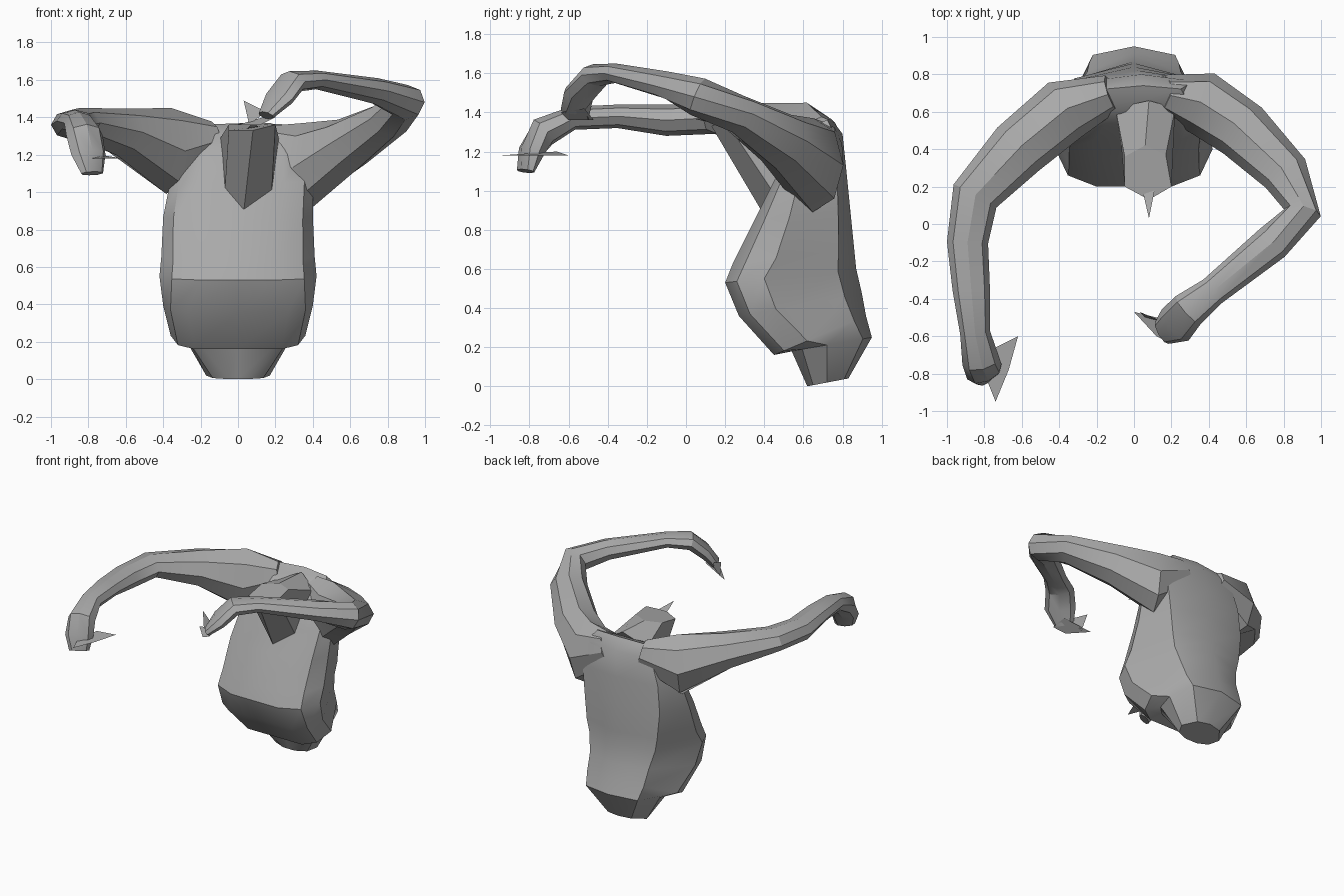
import bpy, bmesh, math
from mathutils import Vector

default = bpy.data.objects.get("Cube")
if default:
    bpy.data.objects.remove(default, do_unlink=True)

# One plain grey for the whole figure
grey = bpy.data.materials.new("plain_grey")
grey.use_nodes = True
colour = (0.4, 0.4, 0.4, 1)
grey.diffuse_color = colour
grey.node_tree.nodes["Principled BSDF"].inputs["Base Color"].default_value = colour


def finish(name, bm, angle=30):
    """Turn a bmesh into a shaded, coloured object."""
    bmesh.ops.recalc_face_normals(bm, faces=bm.faces)
    mesh = bpy.data.meshes.new(name)
    bm.to_mesh(mesh)
    bm.free()
    mesh.materials.append(grey)
    obj = bpy.data.objects.new(name, mesh)
    bpy.context.collection.objects.link(obj)
    bpy.ops.object.select_all(action="DESELECT")
    obj.select_set(True)
    bpy.context.view_layer.objects.active = obj
    bpy.ops.object.shade_smooth_by_angle(angle=math.radians(angle))
    return obj


def loft(name, rings, angle=30):
    """Skin a list of equally sized point rings and cap both ends."""
    bm = bmesh.new()
    loops = [[bm.verts.new(p) for p in ring] for ring in rings]
    count = len(loops[0])
    for low, high in zip(loops, loops[1:]):
        for i in range(count):
            j = (i + 1) % count
            bm.faces.new((low[i], low[j], high[j], high[i]))
    bm.faces.new(loops[0])
    bm.faces.new(loops[-1])
    return finish(name, bm, angle)


def plate(name, points):
    """A paper-thin flat shape."""
    bm = bmesh.new()
    bm.faces.new([bm.verts.new(p) for p in points])
    return finish(name, bm)


def torso_ring(zf, zb, yf, ym, yb, fw, w, bw, cx=0):
    """Slanted section: front edge, rounded corner, flanks, back edge and spine."""
    def point(x, y):
        return (cx + x, y, zf + (zb - zf) * (y - yf) / (yb - yf))
    edge = yb - 0.2 * (yb - ym)
    half = [(fw, yf), (fw + 0.7 * (w - fw), yf + 0.3 * (ym - yf)), (w, ym), (bw, edge)]
    mirrored = [(-x, y) for x, y in reversed(half)]
    return [point(*p) for p in half + [(0, yb)] + mirrored + [(0, yf)]]


def limb_rings(stations, sides=8):
    """Oval sections square to a path; station = x, y, z, half width, half height."""
    centres = [Vector(s[:3]) for s in stations]
    rings = []
    for i, (centre, station) in enumerate(zip(centres, stations)):
        before = centres[max(i - 1, 0)]
        after = centres[min(i + 1, len(centres) - 1)]
        along = (after - before).normalized()
        across = along.cross(Vector((0, 0, 1))).normalized()
        up = across.cross(along)
        wide, tall = station[3:]
        turns = [math.tau * k / sides for k in range(sides)]
        rings.append([centre + across * wide * math.cos(t) + up * tall * math.sin(t)
                      for t in turns])
    return rings


# Torso: front z, back z, front y, flank y, back y, front / flank / back half widths
torso_sections = [
    (0, .04, .62, .72, .83, .05, .17, .1),
    (.18, .25, .54, .72, .95, .2, .28, .22),
    (.16, .36, .45, .62, .92, .23, .36, .24),
    (.36, .47, .27, .46, .9, .27, .4, .25),
    (.53, .6, .2, .4, .87, .2, .42, .28),
    (.63, .7, .24, .46, .86, .2, .41, .3),
    (.85, .9, .35, .53, .84, .22, .4, .32),
    (1.05, 1.1, .45, .58, .82, .23, .38, .32, .02),
    (1.2, 1.29, .52, .62, .8, .2, .31, .28, .04),
    (1.31, 1.37, .6, .65, .74, .17, .24, .2, .05),
]
loft("torso", [torso_ring(*s) for s in torso_sections], 35)

# Neck stump leaning forward from a slanted base
neck_base = [(.03, .39, .89), (-.07, .44, 1.02), (-.1, .62, 1.28),
             (.08, .66, 1.37), (.22, .62, 1.28), (.18, .44, 1)]
neck_top = [(.08, .13, 1.33), (-.05, .2, 1.33), (-.05, .36, 1.36),
            (.06, .42, 1.37), (.17, .37, 1.37), (.2, .2, 1.36)]
loft("neck", [neck_base, neck_top], 20)
plate("neck_spike", [(.08, .03, 1.37), (.05, .16, 1.34), (.11, .18, 1.35)])

# Left arm: raised, elbow out, forearm folded back across the front
left_arm = [
    (.14, .7, 1.24, .1, .13),
    (.36, .65, 1.13, .17, .24),
    (.58, .5, 1.25, .16, .15),
    (.81, .27, 1.39, .13, .1),
    (.9, .06, 1.48, .1, .1),
    (.74, -.1, 1.54, .1, .07),
    (.42, -.36, 1.6, .08, .05),
    (.29, -.46, 1.59, .1, .06),
    (.22, -.54, 1.5, .11, .05),
    (.15, -.58, 1.41, .07, .03),
]
loft("left_arm", limb_rings(left_arm))
plate("left_fingers", [(.2, -.52, 1.42), (0, -.47, 1.36), (.12, -.6, 1.36), (.2, -.64, 1.4)])
plate("left_thumb", [(.03, -.47, 1.49), (.15, -.52, 1.43), (.06, -.5, 1.36)])

# Right arm: level, reaching forward with the hand hanging
right_arm = [
    (-.12, .7, 1.28, .1, .1),
    (-.37, .61, 1.22, .17, .23),
    (-.62, .4, 1.32, .16, .13),
    (-.85, .15, 1.37, .13, .08),
    (-.89, -.1, 1.36, .11, .08),
    (-.87, -.35, 1.38, .1, .06),
    (-.85, -.58, 1.37, .08, .06),
    (-.82, -.73, 1.3, .1, .08),
    (-.8, -.79, 1.2, .1, .06),
    (-.78, -.82, 1.1, .07, .03),
]
loft("right_arm", limb_rings(right_arm))
plate("right_fingers", [(-.8, -.8, 1.18), (-.74, -.95, 1.18), (-.67, -.78, 1.18),
                        (-.62, -.6, 1.18), (-.74, -.66, 1.2)])
